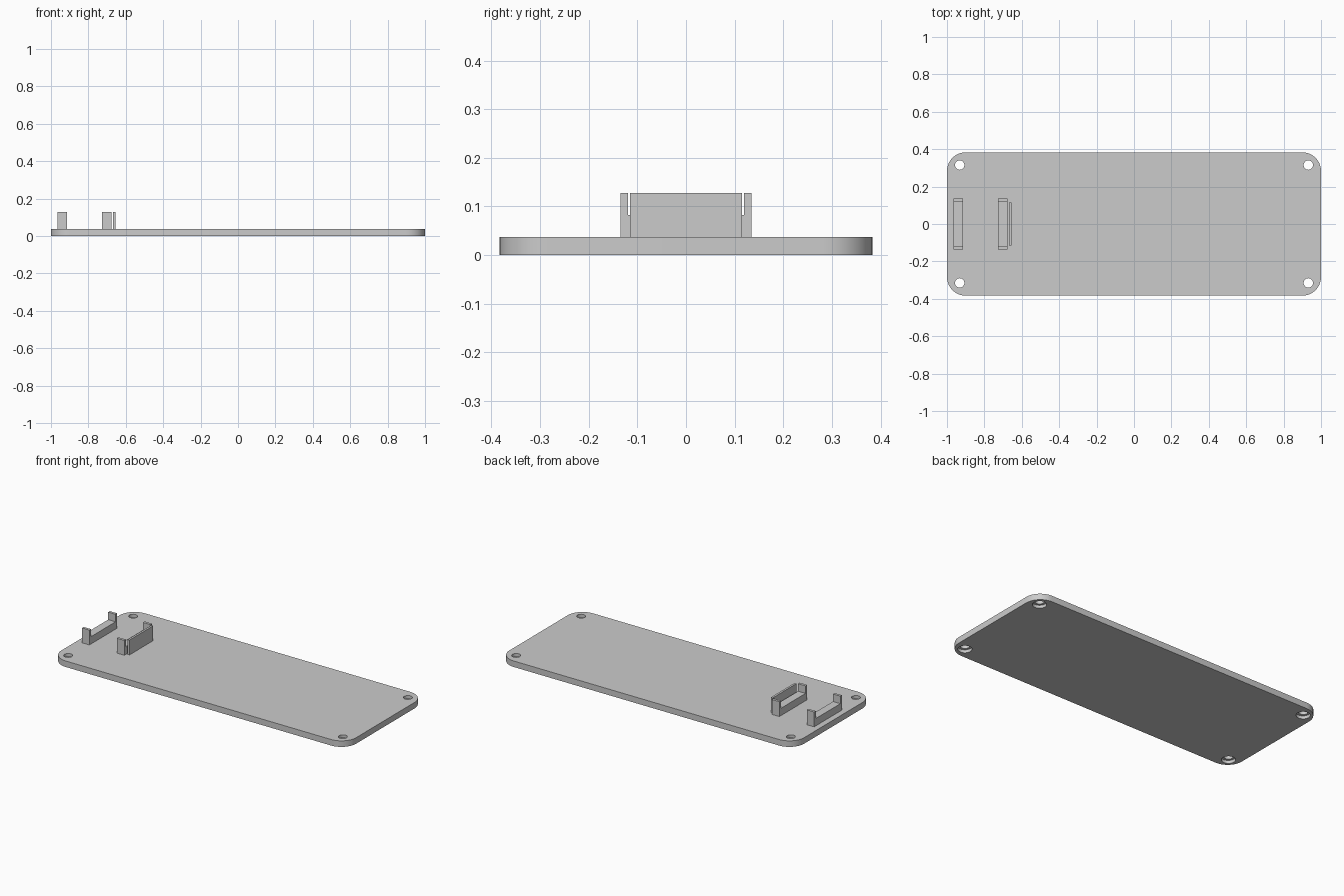
import bpy, bmesh
from math import radians
from mathutils import Matrix, Vector

cube = bpy.data.objects.get("Cube")
if cube:
    bpy.data.objects.remove(cube, do_unlink=True)

grey = bpy.data.materials.new("light_grey")
grey.use_nodes = True
grey.diffuse_color = (0.6, 0.6, 0.6, 1)
grey.node_tree.nodes["Principled BSDF"].inputs["Base Color"].default_value = grey.diffuse_color

THICK = 0.037    # base plate thickness
TOP = 0.128      # top of the clips


def finish(name, bm):
    mesh = bpy.data.meshes.new(name)
    bm.to_mesh(mesh)
    bm.free()
    mesh.materials.append(grey)
    obj = bpy.data.objects.new(name, mesh)
    bpy.context.collection.objects.link(obj)
    return obj


def box(name, x, y, z, corner=0):
    """Box between (min, max) pairs, with optional rounded vertical edges."""
    bm = bmesh.new()
    lo, hi = (Vector(v) for v in zip(x, y, z))
    bmesh.ops.create_cube(bm, size=1, matrix=Matrix.Translation((lo + hi) / 2)
                          @ Matrix.Diagonal((hi - lo).to_4d()))
    if corner:
        upright = [e for e in bm.edges
                   if abs(e.verts[0].co.z - e.verts[1].co.z) > 0.01]
        bmesh.ops.bevel(bm, geom=upright, offset=corner, segments=12,
                        profile=0.5, affect='EDGES')
    return finish(name, bm)


def drill(target, x, y, radius, z0, z1):
    bm = bmesh.new()
    bmesh.ops.create_cone(bm, cap_ends=True, segments=32, radius1=radius,
                          radius2=radius, depth=z1 - z0,
                          matrix=Matrix.Translation((x, y, (z0 + z1) / 2)))
    cutter = finish("hole_cutter", bm)
    cutter.hide_render = True
    mod = target.modifiers.new("hole", 'BOOLEAN')
    mod.operation, mod.solver, mod.object = 'DIFFERENCE', 'EXACT', cutter
    bpy.context.view_layer.objects.active = target
    bpy.ops.object.modifier_apply(modifier=mod.name)
    bpy.data.objects.remove(cutter, do_unlink=True)


# Base plate with counterbored screw holes
plate = box("base_plate", (-1, 1), (-0.383, 0.383), (0, THICK), corner=0.1)
for sx in (-1, 1):
    for sy in (-1, 1):
        drill(plate, sx * 0.932, sy * 0.315, 0.025, -0.1, 0.1)
        drill(plate, sx * 0.932, sy * 0.315, 0.039, -0.1, THICK / 2)
bpy.ops.object.select_all(action='DESELECT')
plate.select_set(True)
bpy.context.view_layer.objects.active = plate
bpy.ops.object.shade_smooth_by_angle(angle=radians(30))

# Two holders: a low bar between two upright posts
for name, x in (("outer", (-0.964, -0.914)), ("inner", (-0.728, -0.677))):
    box(name + "_holder_bar", x, (-0.119, 0.119), (THICK, 0.082))
    box(name + "_holder_front_post", x, (-0.135, -0.119), (THICK, TOP))
    box(name + "_holder_back_post", x, (0.119, 0.135), (THICK, TOP))

# Thin wall beside the inner holder
box("thin_wall", (-0.669, -0.656), (-0.115, 0.115), (THICK, TOP))
